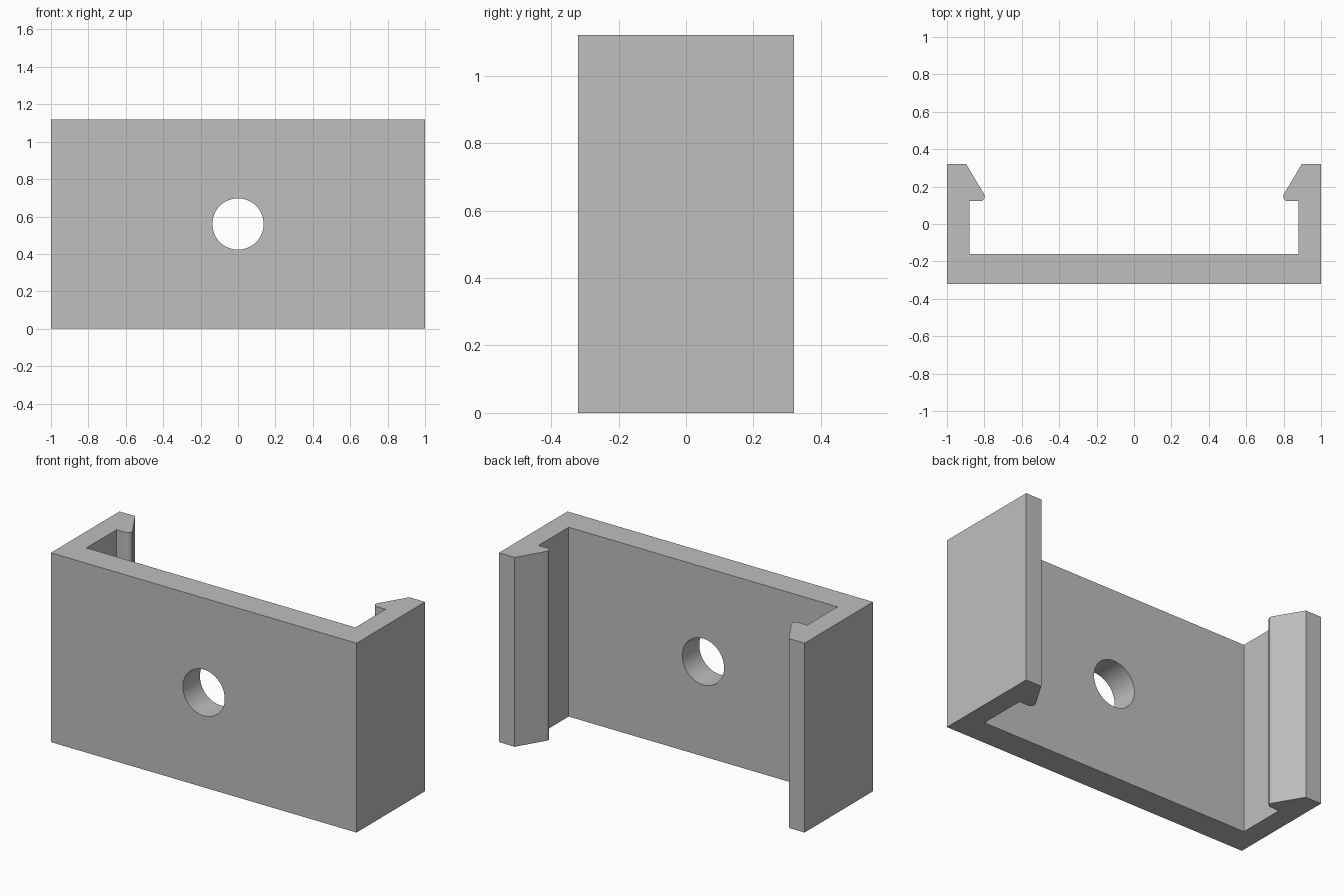
import bpy
import bmesh
from math import cos, sin, radians

cube = bpy.data.objects.get("Cube")
if cube:
    bpy.data.objects.remove(cube, do_unlink=True)

HEIGHT = 1.12
HOLE_RADIUS = 0.137

grey = bpy.data.materials.new("neutral grey")
grey.use_nodes = True
colour = (0.52, 0.52, 0.52, 1)
grey.diffuse_color = colour
grey.node_tree.nodes["Principled BSDF"].inputs["Base Color"].default_value = colour

# Half profile of the clip: outer wall, sloped hook with rounded tip, inner wall
tip_x, tip_y, tip_r = 0.823, 0.147, 0.025
half = [(1, -0.32), (1, 0.32), (0.897, 0.32)]
for i in range(9):
    a = radians(149 + 121 * i / 8)
    half.append((tip_x + tip_r * cos(a), tip_y + tip_r * sin(a)))
half += [(0.88, 0.122), (0.88, -0.16)]
profile = half + [(-x, y) for x, y in reversed(half)]

# Extrude the mirrored profile upward
bm = bmesh.new()
base = bm.faces.new([bm.verts.new((x, y, 0)) for x, y in profile])
top = bmesh.ops.extrude_face_region(bm, geom=[base])["geom"]
bmesh.ops.translate(bm, vec=(0, 0, HEIGHT),
                    verts=[v for v in top if isinstance(v, bmesh.types.BMVert)])
bmesh.ops.recalc_face_normals(bm, faces=bm.faces)
mesh = bpy.data.meshes.new("clip_bracket")
bm.to_mesh(mesh)
bm.free()
mesh.materials.append(grey)
bracket = bpy.data.objects.new("clip_bracket", mesh)
bpy.context.collection.objects.link(bracket)

# Round screw hole through the back plate
bpy.ops.mesh.primitive_cylinder_add(vertices=64, radius=HOLE_RADIUS, depth=0.4,
                                    location=(0, -0.24, HEIGHT / 2),
                                    rotation=(radians(90), 0, 0))
cutter = bpy.context.object
cutter.name = "hole_cutter"
cutter.hide_render = True
cutter.data.materials.append(grey)

bpy.ops.object.select_all(action="DESELECT")
bracket.select_set(True)
bpy.context.view_layer.objects.active = bracket
cut = bracket.modifiers.new("screw_hole", "BOOLEAN")
cut.operation = "DIFFERENCE"
cut.solver = "EXACT"
cut.object = cutter
bpy.ops.object.modifier_apply(modifier=cut.name)
bpy.data.objects.remove(cutter, do_unlink=True)

# Smooth the hole and hook tips, keep the walls crisp
bpy.ops.object.shade_smooth_by_angle(angle=radians(30))
weighted = bracket.modifiers.new("flat_walls", "WEIGHTED_NORMAL")
weighted.keep_sharp = True
